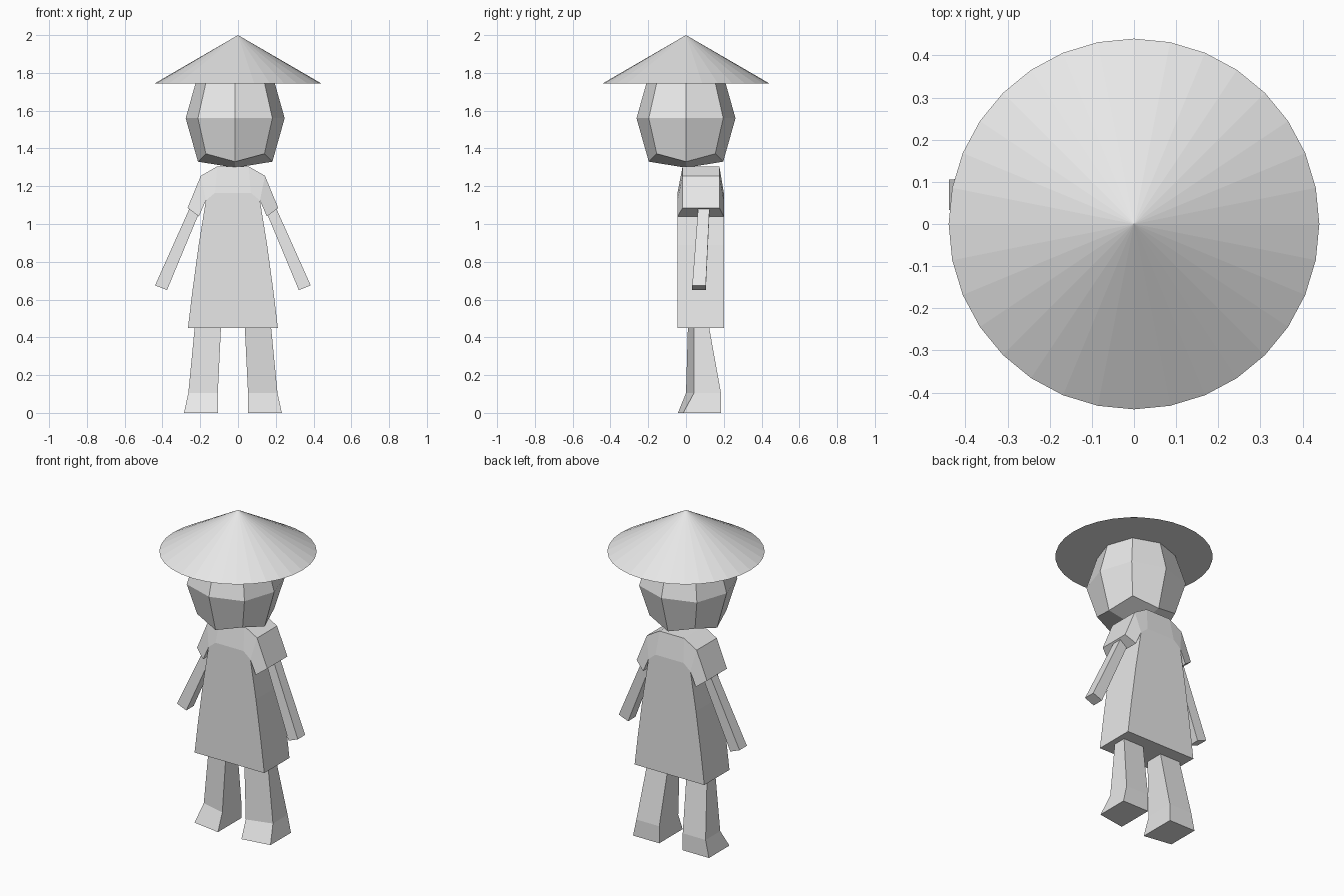
import bpy, bmesh
from mathutils import Vector

if "Cube" in bpy.data.objects:
    bpy.data.objects.remove(bpy.data.objects["Cube"])

CX = -0.027  # body mirror line in x

grey = bpy.data.materials.new("plain_grey")
grey.diffuse_color = (0.8, 0.8, 0.8, 1)
grey.use_nodes = True
grey.node_tree.nodes["Principled BSDF"].inputs["Base Color"].default_value = grey.diffuse_color


def finish(name, bm):
    bmesh.ops.recalc_face_normals(bm, faces=bm.faces[:])
    mesh = bpy.data.meshes.new(name)
    bm.to_mesh(mesh)
    bm.free()
    mesh.materials.append(grey)
    obj = bpy.data.objects.new(name, mesh)
    bpy.context.collection.objects.link(obj)
    return obj


def loft(name, rings):
    """Closed solid through rings of equal point count."""
    bm = bmesh.new()
    loops = [[bm.verts.new(p) for p in ring] for ring in rings]
    n = len(loops[0])
    for a, b in zip(loops, loops[1:]):
        for i in range(n):
            j = (i + 1) % n
            bm.faces.new((a[i], a[j], b[j], b[i]))
    bm.faces.new(loops[0])
    bm.faces.new(loops[-1])
    return finish(name, bm)


# Straw hat: wide closed cone
bm = bmesh.new()
bmesh.ops.create_cone(bm, cap_ends=True, segments=32, radius1=0.44, radius2=0, depth=0.255)
bmesh.ops.translate(bm, verts=bm.verts[:], vec=(0, 0, 1.8725))
finish("hat", bm)

# Head: once-divided cube rounded out, stretched a little in height
bm = bmesh.new()
bmesh.ops.create_cube(bm, size=2)
bmesh.ops.subdivide_edges(bm, edges=bm.edges[:], cuts=1, use_grid_fill=True)
for v in bm.verts:
    s = [round(c) for c in v.co]
    kind = sum(abs(c) for c in s)            # 1 face centre, 2 edge middle, 3 corner
    if kind == 1:
        flat = tall = 0.262
    elif kind == 2:
        flat, tall = 0.197, 0.23
    else:
        flat, tall = 0.155, 0.188
    v.co = Vector((s[0] * flat - 0.015, s[1] * flat, s[2] * tall + 1.56))
finish("head", bm)

# Dress with short sleeves: half outline, mirrored, with a front and a back sheet
WIDE, SLIM = (-0.045, 0.20), (-0.018, 0.177)
half = {
    "hem": (0.238, 0.45, WIDE), "skirt": (0.215, 0.64, WIDE),
    "waist": (0.181, 0.89, WIDE), "armpit": (0.143, 1.125, WIDE),
    "chest": (0.095, 1.165, WIDE), "cuff_low": (0.18, 1.04, WIDE),
    "cuff_top": (0.24, 1.085, SLIM), "shoulder": (0.17, 1.255, SLIM),
    "neck": (0.083, 1.305, SLIM),
}
bm = bmesh.new()
pts = {(k, side, d): bm.verts.new((CX + side * x, depth[d], z))
       for k, (x, z, depth) in half.items() for side in (-1, 1) for d in (0, 1)}
for d in (0, 1):
    rows = ["hem", "skirt", "waist", "armpit", "chest", "neck"]
    for a, b in zip(rows, rows[1:]):
        if b != "neck":
            bm.faces.new([pts[a, -1, d], pts[a, 1, d], pts[b, 1, d], pts[b, -1, d]])
    bm.faces.new([pts["chest", -1, d], pts["chest", 1, d], pts["neck", 1, d], pts["neck", -1, d]])
    for s in (-1, 1):
        for quad in (("armpit", "cuff_low", "cuff_top", "shoulder"),
                     ("armpit", "shoulder", "neck", "chest")):
            bm.faces.new([pts[k, s, d] for k in quad])
rim = ["hem", "skirt", "waist", "armpit", "cuff_low", "cuff_top", "shoulder", "neck"]
outline = [(k, 1) for k in rim] + [(k, -1) for k in reversed(rim)]
for a, b in zip(outline, outline[1:] + outline[:1]):
    bm.faces.new([pts[(*a, 0)], pts[(*b, 0)], pts[(*b, 1)], pts[(*a, 1)]])
finish("dress", bm)

for side, label in ((-1, "left"), (1, "right")):
    # Arm: slim four-sided bar from sleeve to hand
    def arm_ring(inner, outer, y0, y1):
        (xi, zi), (xo, zo) = inner, outer
        return [(CX + side * x, y, z) for x, z, y in
                ((xi, zi, y0), (xo, zo, y0), (xo, zo, y1), (xi, zi, y1))]
    loft(label + "_arm", [arm_ring((0.349, 0.65), (0.412, 0.675), 0.033, 0.105),
                          arm_ring((0.172, 1.075), (0.224, 1.095), 0.065, 0.125)])

    # Leg and foot: flared, with the front turned slightly outward
    def leg_ring(z, xi, xo, front_in, front_out, back):
        return [(CX + side * x, y, z) for x, y in
                ((xi, front_in), (xo, front_out), (xo, back), (xi, back))]
    loft(label + "_leg", [leg_ring(0.0, 0.08, 0.259, -0.043, -0.015, 0.185),
                          leg_ring(0.105, 0.08, 0.236, 0.0, 0.042, 0.185),
                          leg_ring(0.455, 0.063, 0.202, 0.01, 0.042, 0.122)])
